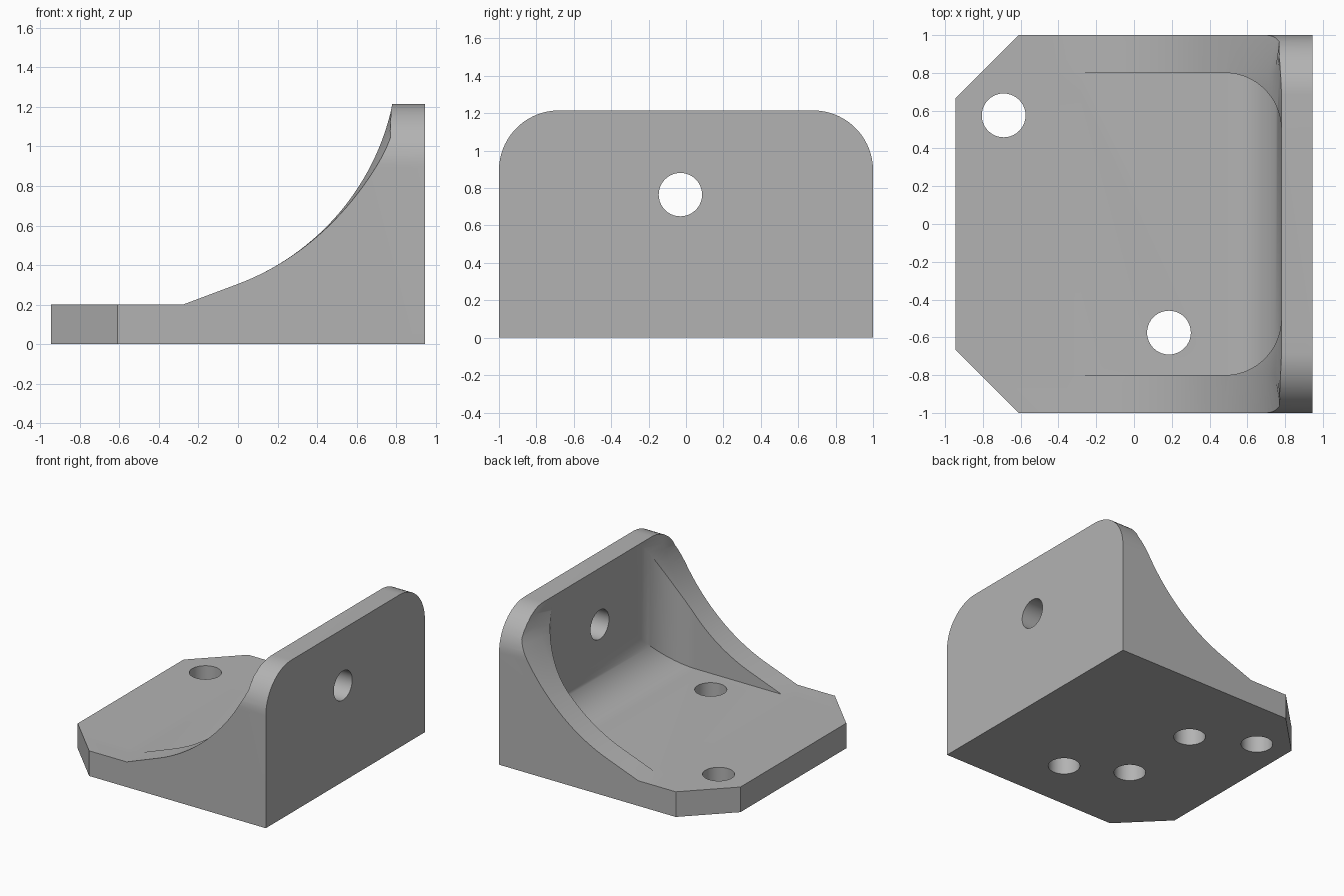
import bpy, bmesh
from math import sin, cos, pi, sqrt, radians

if "Cube" in bpy.data.objects:
    bpy.data.objects.remove(bpy.data.objects["Cube"], do_unlink=True)

END, WALL, TOP, PLATE = 0.945, 0.78, 1.215, 0.2

grey = bpy.data.materials.new("plain grey")
grey.use_nodes = True
grey.diffuse_color = (0.45, 0.45, 0.45, 1)
grey.node_tree.nodes["Principled BSDF"].inputs["Base Color"].default_value = grey.diffuse_color


def arc(cx, cy, r, a0, a1, n=14):
    """Points on a circular arc, angles in degrees."""
    angles = [radians(a0 + (a1 - a0) * i / n) for i in range(n + 1)]
    return [(cx + r * cos(a), cy + r * sin(a)) for a in angles]


def loft(name, rings):
    """Closed solid through matching rings of 3D points."""
    bm = bmesh.new()
    rows = [[bm.verts.new(p) for p in ring] for ring in rings]
    n = len(rows[0])
    for a, b in zip(rows, rows[1:]):
        for i in range(n):
            j = (i + 1) % n
            bm.faces.new((a[i], a[j], b[j], b[i]))
    bm.faces.new(rows[0])
    bm.faces.new(rows[-1])
    bmesh.ops.recalc_face_normals(bm, faces=bm.faces)
    mesh = bpy.data.meshes.new(name)
    bm.to_mesh(mesh)
    bm.free()
    mesh.materials.append(grey)
    obj = bpy.data.objects.new(name, mesh)
    bpy.context.collection.objects.link(obj)
    return obj


def prism(name, outline, axis, lo, hi):
    """Extrude a 2D outline along one axis."""
    place = {"x": lambda a, b, c: (c, a, b),
             "y": lambda a, b, c: (a, c, b),
             "z": lambda a, b, c: (a, b, c)}[axis]
    return loft(name, [[place(a, b, c) for a, b in outline] for c in (lo, hi)])


def combine(target, tool, operation):
    """Boolean the tool into the target, then drop the tool."""
    mod = target.modifiers.new(operation, "BOOLEAN")
    mod.operation, mod.object, mod.solver = operation, tool, "EXACT"
    bpy.context.view_layer.objects.active = target
    bpy.ops.object.modifier_apply(modifier=mod.name)
    bpy.data.objects.remove(tool, do_unlink=True)


# Side profile: base plate, short ramp, concave sweep, upright wall
def body_ring(y, lean):
    curve = [(-0.28, PLATE)] + arc(-0.436, 1.47, 1.244, -69.5, -12, 28)
    pts = [(min(WALL, x + lean * max(0, (z - 0.3) / 0.77) ** 2), z) for x, z in curve]
    pts[-1] = (WALL, TOP)
    pts += [(END, TOP), (END, 0), (-END, 0), (-END, PLATE)]
    return [(x, y, z) for x, z in pts]


bracket = loft("bracket", [body_ring(y, d) for y, d in
                           ((-1, 0.05), (-0.8, 0), (0.8, 0), (1, 0.05))])

# Rounded upper corners of the wall
R = 0.32
corner = arc(1 - R, TOP - R, R, 0, 90, 18)
outline = [(1, -0.1)] + corner + [(-y, z) for y, z in reversed(corner)] + [(-1, -0.1)]
combine(bracket, prism("corner_trim", outline, "x", -1.1, 1.1), "INTERSECT")

# Chamfered free corners of the base plate
half = [(1.1, 1.1), (-0.61 + 0.1, 1.1), (-0.61, 1), (-END, 0.665), (-1.1, 0.508)]
for s in (-1, 1):
    wedge = [(-0.61, s), (-0.61, 1.2 * s), (-1.2, 1.2 * s),
             (-1.2, 0.41 * s), (-END, 0.665 * s)]
    combine(bracket, prism("chamfer_cutter", wedge, "z", -0.1, 0.4), "DIFFERENCE")

# Pocket between the side webs, with round corners and a floor fillet
bend = arc(0.48, -0.5, 0.3, -90, 0, 18)
plan = [(-0.4, -0.8)] + bend + [(x, -y) for x, y in reversed(bend)] + [(-0.4, 0.8)]
pocket = prism("pocket_cutter", plan, "z", 0.1, 1.5)
floor = [(-0.4, PLATE)] + arc(0.48, 0.5, 0.3, -90, 0, 18) + [(WALL, 1.4), (-0.4, 1.4)]
combine(pocket, prism("floor_profile", floor, "y", -0.9, 0.9), "INTERSECT")
combine(bracket, pocket, "DIFFERENCE")

# Bolt holes: two through the plate, two blind from below, one through the wall
for axis, a, b, lo, hi in (("z", -0.69, 0.575, -0.1, 0.5), ("z", 0.185, -0.575, -0.1, 0.5),
                           ("z", -0.245, 0.34, -0.1, 0.17), ("z", -0.245, -0.34, -0.1, 0.17),
                           ("x", -0.03, 0.765, 0.7, 1.1)):
    circle = arc(a, b, 0.116, 0, 360, 40)[:-1]
    combine(bracket, prism("hole_cutter", circle, axis, lo, hi), "DIFFERENCE")

bpy.ops.object.select_all(action="DESELECT")
bracket.select_set(True)
bpy.context.view_layer.objects.active = bracket
bpy.ops.object.shade_smooth_by_angle(angle=radians(25))
